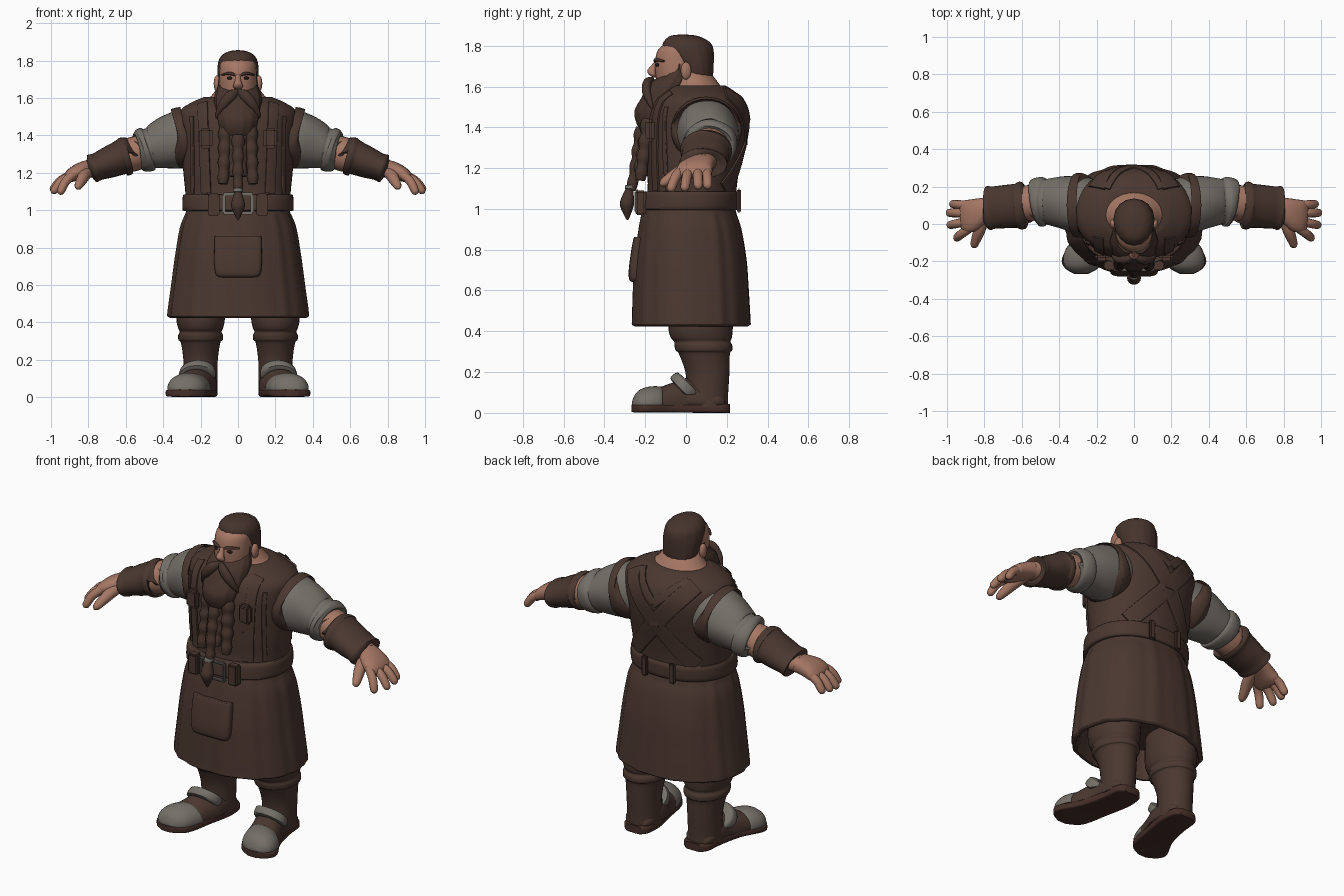
import bpy, bmesh, math
from mathutils import Vector, Matrix
from mathutils.bvhtree import BVHTree

X, Y, Z = Vector((1, 0, 0)), Vector((0, 1, 0)), Vector((0, 0, 1))


def material(name, rgb):
    m = bpy.data.materials.new(name)
    m.diffuse_color = (*rgb, 1)
    return m


LEATHER = material("brown leather", (0.070, 0.039, 0.030))
HAIR = material("dark brown hair", (0.062, 0.034, 0.026))
SKIN = material("skin", (0.38, 0.185, 0.128))
LINEN = material("grey linen", (0.175, 0.160, 0.138))
SOLE = material("sole brown", (0.060, 0.028, 0.022))
DARK = material("dark eye", (0.015, 0.010, 0.009))


def finish(name, bm, mat, mirror=False, angle=45):
    bmesh.ops.recalc_face_normals(bm, faces=bm.faces)
    me = bpy.data.meshes.new(name)
    bm.to_mesh(me)
    bm.free()
    me.materials.append(mat)
    ob = bpy.data.objects.new(name, me)
    bpy.context.collection.objects.link(ob)
    bpy.ops.object.select_all(action='DESELECT')
    ob.select_set(True)
    bpy.context.view_layer.objects.active = ob
    bpy.ops.object.shade_smooth_by_angle(angle=math.radians(angle))
    if mirror:
        ob.modifiers.new("mirror", 'MIRROR')
    return ob


def spline(st, sub):
    """Catmull-Rom through stations of any width."""
    out = []
    for i in range(len(st) - 1):
        q = [st[max(i - 1, 0)], st[i], st[i + 1], st[min(i + 2, len(st) - 1)]]
        for k in range(sub):
            t = k / sub
            out.append([0.5 * (2 * b + (c - a) * t + (2 * a - 5 * b + 4 * c - d) * t * t
                               + (3 * b - a - 3 * c + d) * t ** 3) for a, b, c, d in zip(*q)])
    return out + [list(st[-1])]


def tube(name, st, mat, ref=Y, axis=None, n=24, p=2.0, sub=4, ripple=None, mirror=False, angle=45, floor=0):
    """Loft of stations (x, y, z, a, b); b lies along ref, a across it."""
    st = spline(st, sub)
    bm = bmesh.new()
    rings = []
    for i, s in enumerate(st):
        t = axis or (Vector(st[min(i + 1, len(st) - 1)][:3]) - Vector(st[max(i - 1, 0)][:3])).normalized()
        r = ref[i] if isinstance(ref, list) else ref
        u = r.cross(t).normalized()
        v = t.cross(u)
        ring = []
        for k in range(n):
            w = 2 * math.pi * k / n
            c, d = math.cos(w), math.sin(w)
            f = 1 + (ripple(w, s[2]) if ripple else 0)
            c = math.copysign(abs(c) ** (2 / p), c) * f * max(s[3], 0.002)
            d = math.copysign(abs(d) ** (2 / p), d) * f * max(s[4], 0.002)
            co = Vector(s[:3]) + u * c + v * d
            co.z = max(co.z, floor)
            ring.append(bm.verts.new(co))
        rings.append(ring)
    for a, b in zip(rings, rings[1:]):
        for k in range(n):
            bm.faces.new((a[k], a[(k + 1) % n], b[(k + 1) % n], b[k]))
    bm.faces.new(rings[0])
    bm.faces.new(rings[-1])
    return finish(name, bm, mat, mirror, angle)


def column(name, st, mat, x=0, **kw):
    """Upright loft of stations (z, centre y, half width, half depth)."""
    return tube(name, [(x, cy, z, a, b) for z, cy, a, b in st], mat, axis=Z, **kw)


def ball(name, pos, size, mat, mirror=False):
    bm = bmesh.new()
    bmesh.ops.create_uvsphere(bm, u_segments=20, v_segments=12, radius=1,
                              matrix=Matrix.Translation(pos) @ Matrix.Diagonal((*size, 1)))
    return finish(name, bm, mat, mirror)


def box(name, pos, size, mat, mirror=False, bevel=0.008):
    bm = bmesh.new()
    bmesh.ops.create_cube(bm, size=1, matrix=Matrix.Translation(pos) @ Matrix.Diagonal((*size, 1)))
    bmesh.ops.bevel(bm, geom=bm.edges[:], offset=bevel, segments=2, affect='EDGES')
    return finish(name, bm, mat, mirror)


# Torso and neck
torso = column("torso", [(0.98, .015, .272, .225), (1.10, .03, .282, .218), (1.2, .035, .292, .228),
                         (1.35, .05, .305, .245), (1.45, .058, .315, .247), (1.53, .06, .31, .222),
                         (1.575, .06, .25, .18), (1.605, .058, .18, .135)],
               LEATHER, n=48, p=2.1)
column("neck", [(1.45, .05, .18, .14), (1.58, .05, .163, .125), (1.62, .045, .135, .112),
                (1.68, .02, .09, .09)], SKIN, n=32)

# Skirt with gathered folds and a turned-in hem
column("skirt", [(1.01, .015, .272, .225), (.97, .015, .285, .235), (.9, .02, .31, .253),
                 (.75, .022, .335, .276), (.6, .024, .355, .285), (.46, .026, .374, .291),
                 (.432, .026, .373, .290), (.44, .025, .345, .265), (.6, .022, .33, .25)],
       LEATHER, n=96, p=2.2,
       ripple=lambda w, z: 0.008 * math.cos(14 * w) + 0.006 * math.cos(23 * w + 1) if z < .98 else 0)

# Belt, buckle, loops and pocket
column("belt", [(.995, .015, .285, .232), (1.0, .015, .296, .243), (1.04, .018, .298, .243),
                (1.08, .02, .294, .24), (1.085, .02, .285, .23)], LEATHER, n=48, p=2.2, sub=2)
for z in (.985, 1.085):
    box("buckle_bar", (0, -.24, z), (.17, .025, .018), LINEN)
box("buckle_side", (.077, -.24, 1.035), (.018, .025, .11), LINEN, mirror=True)
box("belt_pouch", (.13, -.222, 1.03), (.06, .05, .12), LEATHER, mirror=True)
box("back_loop", (.09, .26, 1.04), (.04, .02, .12), LEATHER, mirror=True)
column("pocket", [(.64, -.235, .08, .02), (.65, -.235, .115, .042), (.70, -.235, .127, .046),
                  (.80, -.23, .127, .038), (.855, -.225, .125, .032), (.862, -.225, .12, .025)],
       LEATHER, n=32, p=5)

# Straps laid over the torso surface
bvh = BVHTree.FromPolygons([v.co for v in torso.data.vertices], [p.vertices for p in torso.data.polygons])


def strap(name, pts, width, side, mirror=True, steps=12, thick=.009):
    st, refs = [], []
    for i in range(steps + 1):
        f = i / steps
        x, z = [a + (b - a) * f for a, b in zip(*pts)]
        hit, nor, _, _ = bvh.ray_cast(Vector((x, side, z)), Vector((0, -side, 0)))
        if hit:
            st.append((*hit, width / 2, thick))
            refs.append(nor)
    return tube(name, st, LEATHER, ref=refs, n=16, p=5, sub=1, mirror=mirror)


strap("front_strap", ((.17, 1.09), (.19, 1.57)), .06, -1)
strap("back_strap", ((-.20, 1.09), (.20, 1.565)), .10, 1)
strap("bib_edge", ((.24, 1.09), (.245, 1.50)), .025, -1)
strap("back_neck_seam", ((0, 1.45), (.15, 1.585)), .05, 1)
box("strap_buckle", (.172, -.175, 1.385), (.075, .045, .11), LEATHER, mirror=True, bevel=.015)
box("back_buckle", (0, .292, 1.34), (.07, .02, .07), LEATHER)

# Arms
tube("armhole_rim", [(.25, .10, 1.40, .145, .15), (.27, .10, 1.39, .162, .17), (.30, .10, 1.385, .166, .173),
                     (.318, .10, 1.38, .16, .166), (.323, .10, 1.38, .14, .145)],
     LEATHER, n=32, sub=3, mirror=True)
tube("sleeve", [(.22, .10, 1.40, .14, .14), (.30, .105, 1.38, .155, .152), (.38, .115, 1.358, .142, .14),
                (.45, .12, 1.335, .117, .125), (.47, .12, 1.33, .108, .12), (.485, .12, 1.325, .12, .132),
                (.515, .118, 1.315, .115, .13), (.533, .115, 1.31, .10, .115), (.534, .115, 1.31, .075, .085)],
     LINEN, n=32, mirror=True, ripple=lambda w, z: .012 * math.sin(5 * w + z * 60))
tube("forearm", [(.5, .12, 1.32, .085, .092), (.56, .112, 1.30, .092, .096), (.62, .102, 1.28, .085, .095),
                 (.7, .09, 1.25, .07, .08), (.80, .08, 1.222, .048, .062)], SKIN, mirror=True)
tube("bracer", [(.588, .10, 1.292, .085, .09), (.590, .10, 1.292, .10, .123), (.612, .098, 1.285, .103, .127),
                (.632, .097, 1.279, .092, .118), (.70, .092, 1.252, .083, .115), (.75, .088, 1.233, .074, .113),
                (.782, .085, 1.222, .076, .116), (.788, .085, 1.22, .05, .07)],
     LEATHER, n=32, sub=3, mirror=True)
tube("palm", [(.76, .09, 1.23, .045, .055), (.82, .07, 1.218, .045, .07), (.875, .045, 1.195, .04, .088),
              (.912, .038, 1.172, .028, .08), (.925, .037, 1.163, .01, .05)], SKIN, mirror=True, p=2.4)
for y0, tip in ((.100, (.98, .107, 1.10)), (.058, (1.0, .060, 1.10)),
                (.015, (.995, -.008, 1.09)), (-.025, (.955, -.08, 1.085))):
    base = Vector((.88, y0, 1.19))
    tip = Vector(tip)
    mid = (base + tip) / 2 + Vector((.004, 0, .016))
    end = tip - (tip - mid) * .2
    tube("finger", [(*base, .023, .023), (*mid, .024, .024), (*end, .02, .021), (*tip, .005, .005)],
         SKIN, n=12, mirror=True)
tube("thumb", [(.80, .05, 1.21, .032, .032), (.825, -.03, 1.18, .032, .032), (.845, -.085, 1.145, .026, .026),
               (.855, -.115, 1.125, .019, .019), (.858, -.127, 1.117, .004, .004)],
     SKIN, ref=X, n=12, mirror=True)

# Legs and shoes
column("leg", [(.55, .08, .135, .16), (.42, .072, .13, .158), (.37, .075, .12, .15), (.35, .08, .112, .138),
               (.33, .085, .12, .142), (.305, .088, .118, .138), (.29, .09, .105, .125), (.2, .105, .092, .108),
               (.1, .105, .09, .102), (.03, .105, .09, .1)], LEATHER, x=.2, n=32, mirror=True)
foot = dict(ref=X, n=32, mirror=True)
tube("sole", [(.195, .215, .022, .022, .05), (.197, .18, .022, .022, .08), (.2, .08, .022, .022, .088),
              (.23, -.06, .022, .02, .092), (.272, -.18, .022, .02, .112), (.28, -.235, .022, .02, .09),
              (.283, -.268, .022, .018, .035)], SOLE, p=6, axis=-Y, **foot)
tube("shoe", [(.2, .19, .05, .03, .06), (.2, .15, .06, .06, .085), (.205, .02, .06, .11, .092),
              (.23, -.06, .05, .10, .096), (.25, -.13, .05, .075, .100)],
     LEATHER, axis=-Y, floor=.035, **foot)
down = Vector((0, -.72, -.69))
tube("instep_band", [(.213, .018, .142, .06, .08), (.214, .014, .139, .082, .094), (.217, -.002, .124, .088, .098),
                     (.221, -.018, .109, .084, .096), (.222, -.022, .105, .06, .08)],
     LINEN, sub=2, axis=down, floor=.09, **foot)
tube("toe_cap", [(.25, -.115, .045, .07, .09), (.252, -.12, .045, .083, .105), (.268, -.17, .045, .085, .109),
                 (.277, -.22, .045, .072, .096), (.281, -.25, .045, .045, .066), (.283, -.265, .045, .01, .03)],
     LINEN, axis=-Y, floor=.038, **foot)

# Head, ears, nose and eyes
column("head", [(1.50, -.02, .085, .10), (1.58, -.035, .095, .105), (1.66, -.04, .1, .11), (1.72, -.04, .1, .112),
                (1.78, -.035, .094, .102), (1.815, -.02, .07, .07), (1.83, -.02, .02, .02)], SKIN, n=32)
ball("ear", (.112, 0, 1.677), (.018, .026, .043), SKIN, mirror=True)
tube("nose", [(0, -.138, 1.725, .013, .015), (0, -.155, 1.70, .015, .018), (0, -.168, 1.678, .022, .022),
              (0, -.163, 1.658, .026, .018), (0, -.155, 1.645, .01, .008)], SKIN, axis=-Z, n=16)
ball("eye", (.042, -.138, 1.706), (.017, .012, .009), DARK, mirror=True)
tube("brow", [(.014, -.150, 1.722, .006, .008), (.045, -.146, 1.731, .009, .010), (.085, -.108, 1.724, .004, .007)],
     HAIR, n=10, mirror=True)

# Swept-back hair
column("hair", [(1.60, .07, .06, .045), (1.64, .055, .094, .075), (1.72, .035, .107, .10), (1.775, .012, .107, .122),
                (1.81, .005, .098, .117), (1.835, -.003, .077, .092), (1.85, -.012, .045, .058),
                (1.855, -.015, .01, .01)],
       HAIR, n=48, ripple=lambda w, z: .012 * math.cos(16 * w))

# Beard, moustache and braids
column("beard", [(1.71, -.03, .1, .035), (1.66, -.045, .106, .075), (1.61, -.08, .124, .10),
                 (1.54, -.11, .124, .112), (1.48, -.135, .114, .118), (1.42, -.145, .098, .098),
                 (1.38, -.15, .07, .065), (1.36, -.15, .02, .02)],
       HAIR, n=48, ripple=lambda w, z: .02 * math.cos(14 * w))
tube("moustache", [(.0, -.165, 1.637, .012, .012), (.035, -.19, 1.615, .028, .022), (.075, -.192, 1.57, .026, .022),
                   (.105, -.175, 1.52, .015, .014), (.115, -.165, 1.49, .003, .003)], HAIR, n=14, mirror=True)


def braid(name, top, bottom, r, knots, mirror=False):
    st = []
    for i in range(knots * 2 + 1):
        k = (1 if i % 2 else .78) * r * (1 - .3 * i / (knots * 2))
        st.append((*Vector(top).lerp(Vector(bottom), i / (knots * 2)), k, k))
    tube(name, st, HAIR, n=14, sub=3, mirror=mirror)


braid("side_braid", (.065, -.18, 1.44), (.08, -.225, 1.14), .043, 4, True)
braid("inner_braid", (.022, -.19, 1.42), (.025, -.235, 1.18), .034, 4, True)
braid("middle_braid", (0, -.215, 1.40), (0, -.268, 1.09), .038, 4)
column("braid_bead", [(1.118, -.272, .018, .018), (1.115, -.272, .026, .026), (1.10, -.274, .026, .026),
                      (1.097, -.274, .018, .018)], LINEN, n=16, sub=2)
column("braid_tip", [(1.10, -.278, .018, .018), (1.04, -.288, .036, .034), (1.01, -.29, .034, .032),
                     (.97, -.288, .016, .016), (.945, -.287, .003, .003)], HAIR, n=16)
